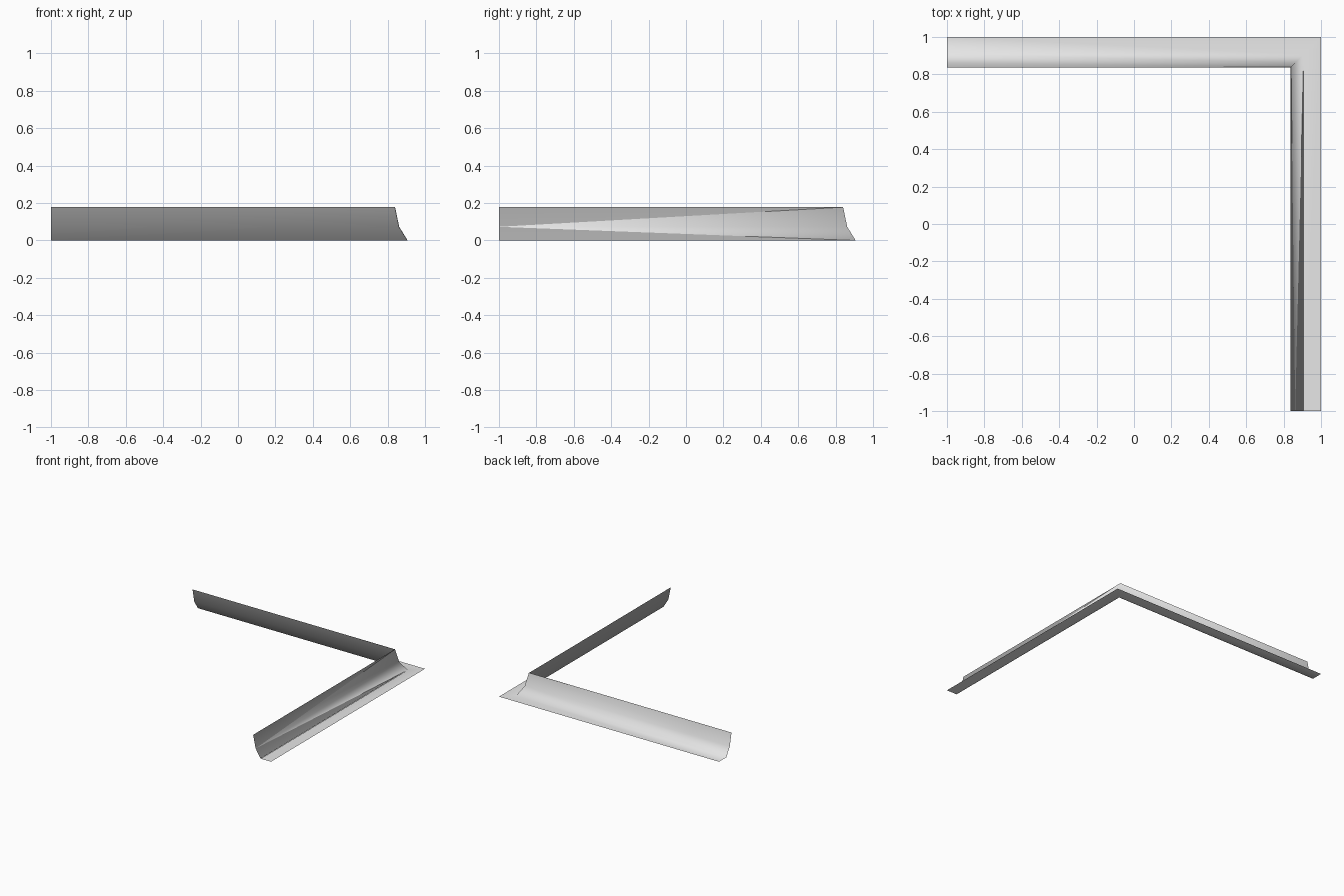
import bpy
import bmesh

cube = bpy.data.objects.get("Cube")
if cube:
    bpy.data.objects.remove(cube, do_unlink=True)


def make_material(name, value):
    mat = bpy.data.materials.new(name)
    mat.use_nodes = True
    colour = (value, value, value, 1)
    mat.diffuse_color = colour
    mat.node_tree.nodes["Principled BSDF"].inputs["Base Color"].default_value = colour
    return mat


def finish(bm, name, mat):
    for face in bm.faces:
        face.smooth = True
    mesh = bpy.data.meshes.new(name)
    bm.to_mesh(mesh)
    bm.free()
    mesh.materials.append(mat)
    bpy.context.collection.objects.link(bpy.data.objects.new(name, mesh))


light_grey = make_material("light grey", 0.8)
dark_grey = make_material("dark grey", 0.38)

# Cross-section: inset from the outer edge, height
flange = (0, 0)
cove = [(0.093, 0), (0.138, 0.073), (0.16, 0.178)]


def back_point(edge, height):
    return (-1, edge, height)


def mitre_point(edge, height):
    return (edge, edge, height)


def front_point(edge, height):
    return (edge, -1, height)


def section(bm, place, profile, shift=0):
    return [bm.verts.new(place(1 - inset - shift, height)) for inset, height in profile]


def sweep(bm, start, end):
    for i in range(len(start) - 1):
        bm.faces.new((start[i], start[i + 1], end[i + 1], end[i]))


# Outer face: flange and cove, joined round the mitre
bm = bmesh.new()
profile = [flange] + cove
back = section(bm, back_point, profile)
mitre = section(bm, mitre_point, profile)
front = section(bm, front_point, profile)
sweep(bm, back, mitre)
sweep(bm, mitre[:2], front[:2])

# Side cove narrows to a point at the front, leaving the lining exposed
bm.faces.new((mitre[1], mitre[2], front[2]))
bm.faces.new((mitre[2], mitre[3], front[2]))
finish(bm, "outer_trim", light_grey)

# Dark lining just behind the cove of each arm
for name, start, end in (
    ("back_lining", back_point, mitre_point),
    ("side_lining", mitre_point, front_point),
):
    bm = bmesh.new()
    sweep(bm, section(bm, start, cove, 0.002), section(bm, end, cove, 0.002))
    finish(bm, name, dark_grey)
